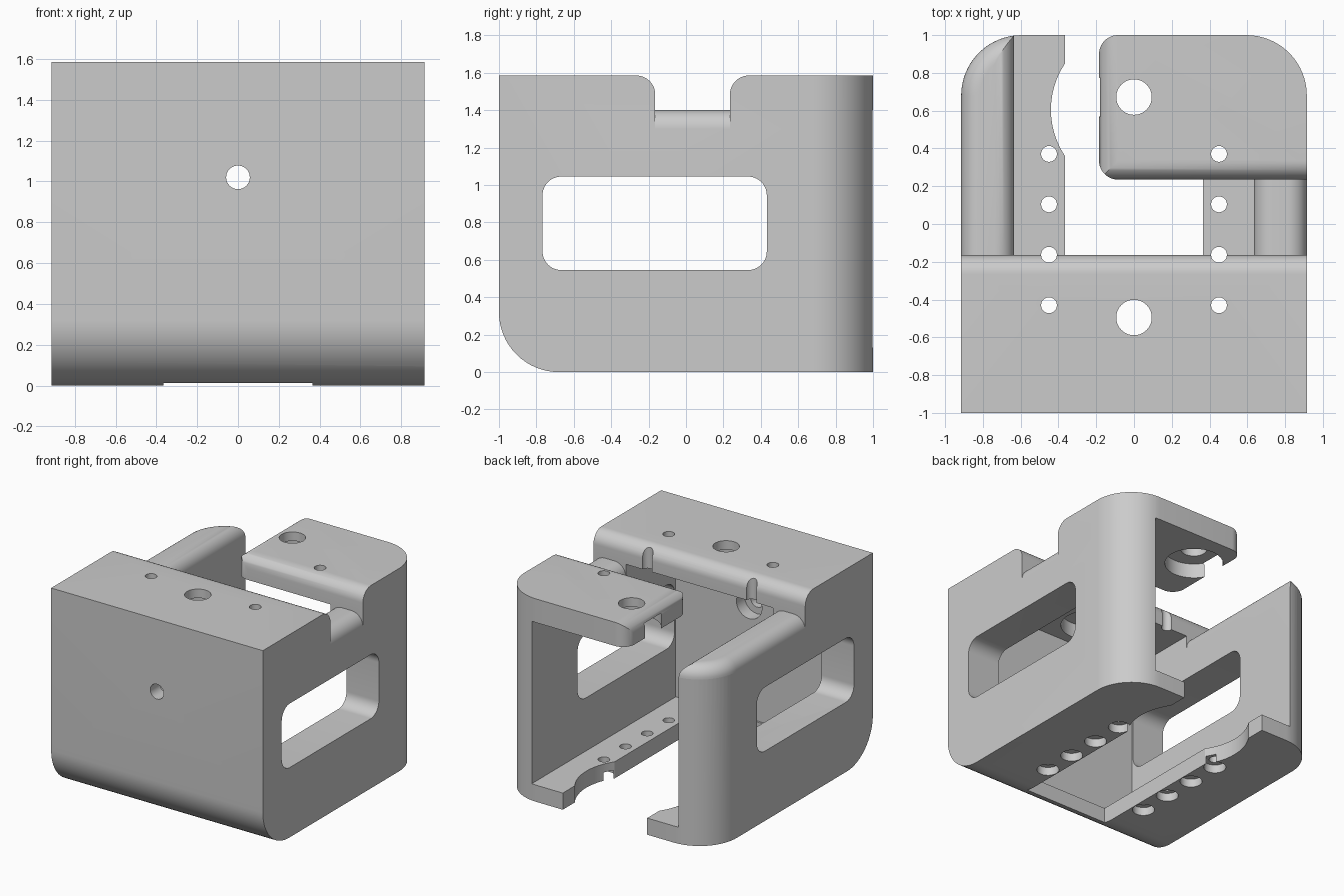
import bpy, bmesh, math

if "Cube" in bpy.data.objects:
    bpy.data.objects.remove(bpy.data.objects["Cube"])

W, H = 0.915, 1.585          # half width, full height
WALL, SHELF = 0.635, 1.4     # inner wall face, low wall top / roof underside
GAP0, GAP1 = -0.165, 0.235   # strap gap in the roof
R = 0.32                     # large outer radius

grey = bpy.data.materials.new("plain grey")
grey.diffuse_color = (0.6, 0.6, 0.6, 1)
grey.use_nodes = True
grey.node_tree.nodes["Principled BSDF"].inputs["Base Color"].default_value = grey.diffuse_color


def arc(cx, cy, r, a0, a1, n=12):
    """Points on an arc, angles in degrees."""
    return [(cx + r * math.cos(math.radians(a0 + (a1 - a0) * i / n)),
             cy + r * math.sin(math.radians(a0 + (a1 - a0) * i / n))) for i in range(n + 1)]


def loft(name, loops):
    """Closed solid through a stack of equal-length point loops."""
    bm = bmesh.new()
    rings = [[bm.verts.new(p) for p in loop] for loop in loops]
    n = len(rings[0])
    bm.faces.new(rings[0])
    bm.faces.new(rings[-1])
    for a, b in zip(rings, rings[1:]):
        for i in range(n):
            bm.faces.new((a[i], a[(i + 1) % n], b[(i + 1) % n], b[i]))
    bmesh.ops.recalc_face_normals(bm, faces=bm.faces)
    me = bpy.data.meshes.new(name)
    bm.to_mesh(me)
    bm.free()
    me.materials.append(grey)
    ob = bpy.data.objects.new(name, me)
    bpy.context.collection.objects.link(ob)
    return ob


def prism(name, pts, lo, hi, axis='z'):
    """Extrude a profile along an axis."""
    place = {'z': lambda a, b, c: (a, b, c),
             'x': lambda a, b, c: (c, a, b),
             'y': lambda a, b, c: (a, c, b)}[axis]
    return loft(name, [[place(a, b, c) for a, b in pts] for c in (lo, hi)])


def rect(a0, a1, b0, b1):
    return [(a0, b0), (a1, b0), (a1, b1), (a0, b1)]


def disc(cx, cy, r, n=40):
    return arc(cx, cy, r, 0, 360, n)[:-1]


def combine(target, tool, op='DIFFERENCE'):
    m = target.modifiers.new("cut", 'BOOLEAN')
    m.operation, m.solver, m.object = op, 'EXACT', tool
    bpy.context.view_layer.objects.active = target
    bpy.ops.object.modifier_apply(modifier=m.name)
    bpy.data.objects.remove(tool)


def cut(pts, lo, hi, axis='z'):
    combine(body, prism("cutter", pts, lo, hi, axis))


# Outer block: side profile with rounded lower front, trimmed by a plan with rounded back corners
side = [(1, 0), (1, H), (-1, H)] + arc(-1 + R, R, R, 180, 270, 16)
body = prism("bracket_body", side, -W, W, 'x')
plan = [(-W, -1.1), (W, -1.1)] + arc(W - R, 1 - R, R, 0, 90, 16) + arc(-W + R, 1 - R, R, 90, 180, 16)
combine(body, prism("plan", plan, -0.1, H + 0.1), 'INTERSECT')

# Remove the upper rear, leaving a rounded edge on the front roof
cut(arc(GAP0 - 0.1, H - 0.1, 0.1, 90, 0) +
    [(GAP0, SHELF - 0.1), (1.2, SHELF - 0.1), (1.2, 1.8), (GAP0 - 0.1, 1.8)], -1.1, 1.1, 'x')

# Rear roof arm with rounded corners and rounded front and inner top edges
arm_plan = (arc(-0.085, GAP1 + 0.1, 0.1, 180, 270) + [(W, GAP1)] +
            arc(W - R, 1 - R, R, 0, 90, 16) + arc(-0.085, 0.9, 0.1, 90, 180))
arm = prism("roof_arm", arm_plan, SHELF - 0.1, H)
front_round = arc(GAP1 + 0.1, H - 0.1, 0.1, 180, 90) + [(1.2, H), (1.2, 1), (GAP1, 1)]
inner_round = arc(-0.085, H - 0.1, 0.1, 180, 90) + [(1.2, H), (1.2, 1), (-0.185, 1)]
combine(arm, prism("front_round", front_round, -1.2, 1.2, 'x'), 'INTERSECT')
combine(arm, prism("inner_round", inner_round, -0.2, 1.2, 'y'), 'INTERSECT')
combine(body, arm, 'UNION')

# Main cavity, floor slot and round relief in the slot
cut(rect(-WALL, WALL, -0.78, 1.1), 0.13, SHELF)
cut(rect(-0.365, 0.365, -0.765, 1.1), -0.1, 0.3)
cut(disc(0, 0.605, 0.44, 64), -0.1, 0.3)


# Left wall cap: outline shrinks along a quarter circle, following the rounded back corner
def cap_outline(d, z):
    start = math.degrees(math.acos((W - R - WALL - d) / (R - d)))
    pts = [(-W + d, GAP0), (-WALL - d, GAP0)] + arc(-W + R, 1 - R, R - d, start, 180, 16)
    return [(x, y, z) for x, y in pts]


steps = [math.radians(90 * i / 10) for i in range(11)]
combine(body, loft("left_wall_cap", [cap_outline(0.1 * (1 - math.cos(t)), SHELF - 0.1 + 0.1 * math.sin(t))
                                     for t in steps]), 'UNION')

# Right wall cap: arched profile across the gap
arch = arc(W - 0.1, SHELF - 0.1, 0.1, 0, 90) + arc(WALL + 0.1, SHELF - 0.1, 0.1, 90, 180)
combine(body, prism("right_wall_cap", arch, GAP0, GAP1, 'y'), 'UNION')

# Side windows
window = (arc(0.332, 0.945, 0.1, 0, 90) + arc(-0.667, 0.945, 0.1, 90, 180) +
          arc(-0.667, 0.645, 0.1, 180, 270) + arc(0.332, 0.645, 0.1, 270, 360))
cut(window, -1.1, 1.1, 'x')

# Small screw holes through floor and roof, recessed from below
for x in (-0.45, 0.45):
    for y in (-0.43, -0.163, 0.104, 0.371):
        cut(disc(x, y, 0.042, 24), -0.1, 1.8)
        cut(disc(x, y, 0.08, 24), -0.1, 0.065)

# Large roof holes with wide recesses underneath
for y in (-0.495, 0.672):
    cut(disc(0, y, 0.094), 1.3, 1.8)
    cut(disc(0, y, 0.21), 1.3, 1.515)

# Front wall hole with recess on the inside
cut(disc(0, 1.02, 0.058), -1.1, -0.7, 'y')
cut(disc(0, 1.02, 0.11), -0.88, -0.7, 'y')

# Smooth rounds, sharp edges
bpy.ops.object.select_all(action='DESELECT')
body.select_set(True)
bpy.context.view_layer.objects.active = body
bpy.ops.object.shade_smooth_by_angle(angle=math.radians(30))
